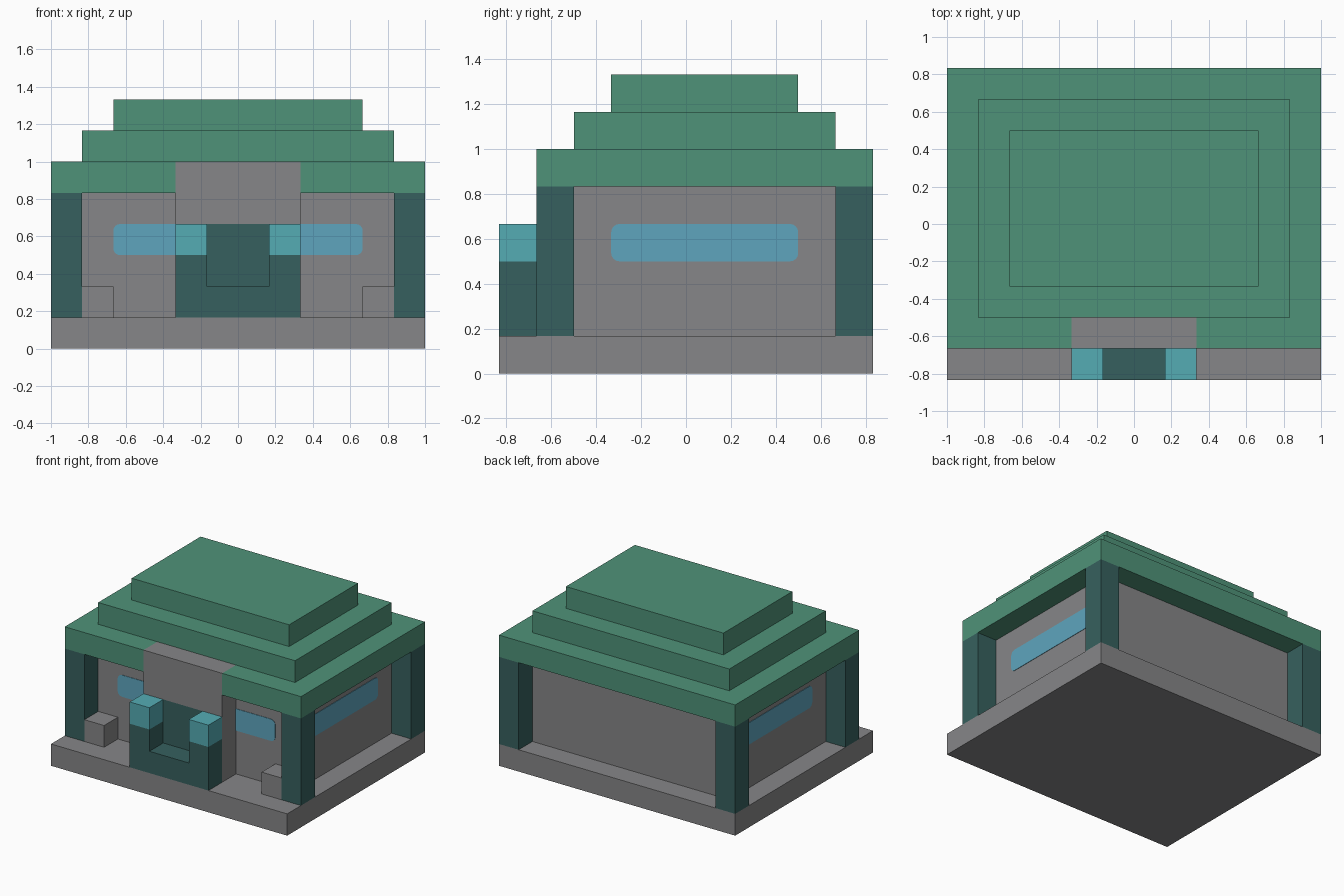
import bpy, bmesh, math

cube = bpy.data.objects.get("Cube")
if cube:
    bpy.data.objects.remove(cube, do_unlink=True)

U = 1 / 6  # everything sits on a block grid of this size


def material(name, r, g, b):
    m = bpy.data.materials.new(name)
    m.use_nodes = True
    m.diffuse_color = (r, g, b, 1)
    for node in m.node_tree.nodes:
        if node.type == 'BSDF_PRINCIPLED':
            node.inputs["Base Color"].default_value = (r, g, b, 1)
    return m


GREEN = material("roof_green", 0.078, 0.29, 0.19)
GREY = material("stone_grey", 0.24, 0.24, 0.246)
TEAL = material("dark_teal", 0.037, 0.118, 0.113)
CYAN = material("lamp_cyan", 0.09, 0.413, 0.455)
GLASS = material("window_blue", 0.112, 0.376, 0.515)

PLACE = {
    "x": lambda a, b, t: (t, a, b),
    "y": lambda a, b, t: (a, t, b),
    "z": lambda a, b, t: (a, b, t),
}


def prism(name, outline, axis, lo, hi, mat):
    """Extrude a flat outline, in grid units, along an axis."""
    bm = bmesh.new()
    low, high = ([bm.verts.new([c * U for c in PLACE[axis](a, b, t)])
                  for a, b in outline] for t in (lo, hi))
    bm.faces.new(low)
    bm.faces.new(high)
    for i in range(len(low)):
        j = (i + 1) % len(low)
        bm.faces.new((low[i], low[j], high[j], high[i]))
    bmesh.ops.recalc_face_normals(bm, faces=bm.faces)
    mesh = bpy.data.meshes.new(name)
    bm.to_mesh(mesh)
    bm.free()
    mesh.materials.append(mat)
    obj = bpy.data.objects.new(name, mesh)
    bpy.context.collection.objects.link(obj)
    return obj


def box(name, x, y, z, mat):
    outline = [(x[0], y[0]), (x[1], y[0]), (x[1], y[1]), (x[0], y[1])]
    return prism(name, outline, "z", z[0], z[1], mat)


def rounded(a0, a1, b0, b1, r, start_round=True):
    """Rectangle with rounded ends; the start end can stay square."""
    pts = []
    corners = [(a1, b0, -1, 1, -90), (a1, b1, -1, -1, 0),
               (a0, b1, 1, -1, 90), (a0, b0, 1, 1, 180)]
    for a, b, da, db, start in corners:
        if a == a0 and not start_round:
            pts.append((a, b))
            continue
        for k in range(5):
            t = math.radians(start + k * 22.5)
            pts.append((a + da * r + r * math.cos(t), b + db * r + r * math.sin(t)))
    return pts


# Base and hall
box("base_slab", (-6, 6), (-5, 5), (0, 1), GREY)
box("hall_walls", (-5, 5), (-3, 4), (1, 5), GREY)

# Roof: lowest tier is notched for the portal, two smaller tiers above
eaves = [(-6, -4), (-2, -4), (-2, -3), (2, -3), (2, -4), (6, -4), (6, 5), (-6, 5)]
prism("roof_eaves", eaves, "z", 5, 6, GREEN)
box("roof_middle_tier", (-5, 5), (-3, 4), (6, 7), GREEN)
box("roof_top_tier", (-4, 4), (-2, 3), (7, 8), GREEN)

# Portal frame and door
portal = [(-2, 1), (-1, 1), (-1, 4), (1, 4), (1, 1), (2, 1), (2, 6), (-2, 6)]
prism("portal_frame", portal, "y", -4, -3, GREY)
box("door", (-1, 1), (-4, -3), (1, 4), TEAL)

# Porch: a low step between two posts
porch = [(-2, 1), (2, 1), (2, 3), (1, 3), (1, 2), (-1, 2), (-1, 3), (-2, 3)]
prism("porch", porch, "y", -5, -4, TEAL)

# Mirrored parts
for side, s in (("left", 1), ("right", -1)):
    def span(a, b):
        return tuple(sorted((s * a, s * b)))

    box(f"porch_lamp_{side}", span(1, 2), (-5, -4), (3, 4), CYAN)
    box(f"front_block_{side}", span(4, 5), (-4, -3), (1, 2), GREY)
    box(f"front_pillar_{side}", span(5, 6), (-4, -3), (1, 5), TEAL)
    box(f"back_pillar_{side}", span(5, 6), (4, 5), (1, 5), TEAL)

    # Windows are thin plates on the walls
    front = [(s * a, b) for a, b in rounded(2, 4, 3, 4, 0.22, start_round=False)]
    prism(f"front_window_{side}", front, "y", -3.02, -3, GLASS)
    prism(f"side_window_{side}", rounded(-2, 3, 3, 4, 0.22), "x", s * 5, s * 5.02, GLASS)
